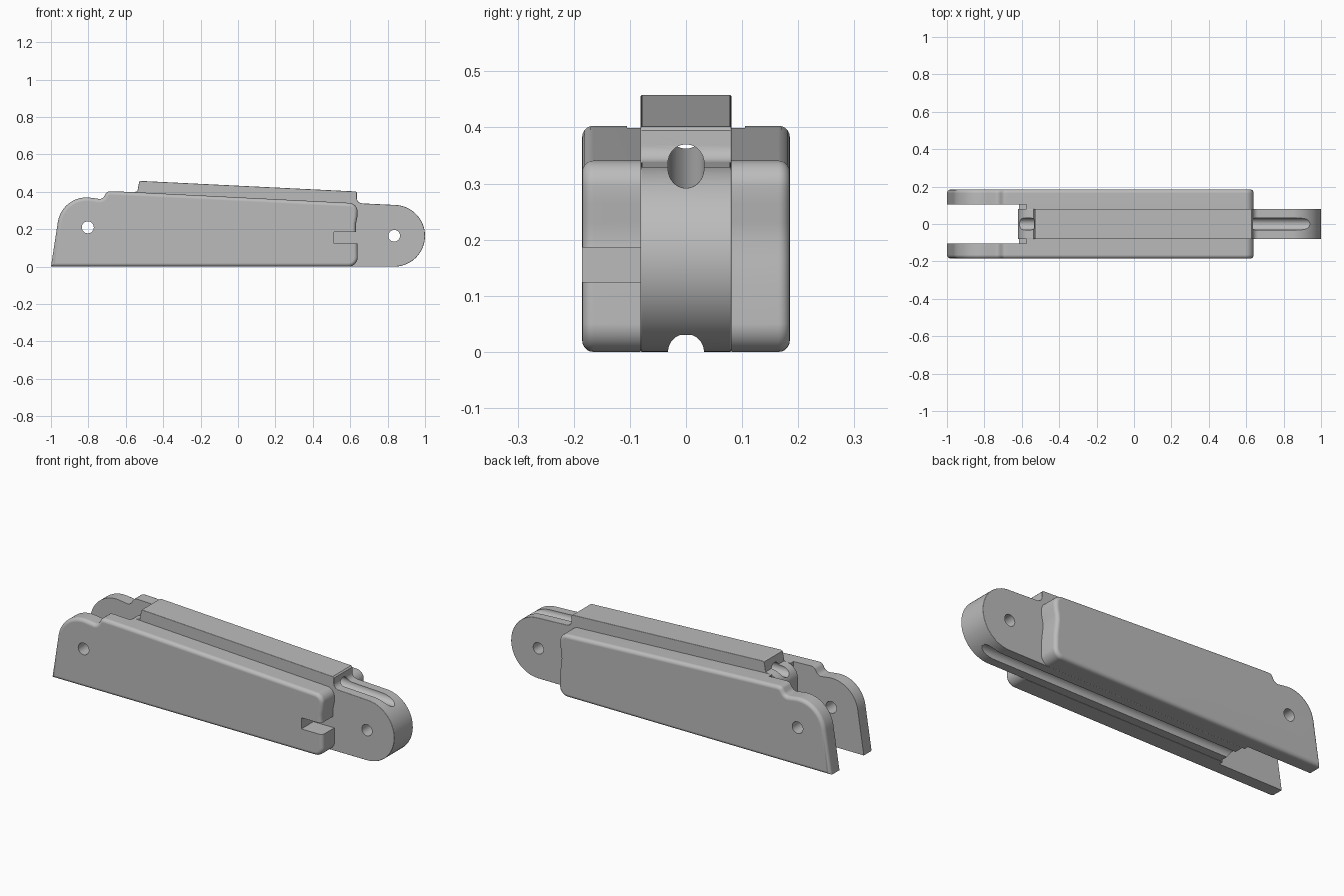
import bpy, bmesh, math
from mathutils import Vector

cube = bpy.data.objects.get("Cube")
if cube:
    bpy.data.objects.remove(cube, do_unlink=True)

grey = bpy.data.materials.new("plain grey")
grey.use_nodes = True
GREY = (0.5, 0.5, 0.5, 1)
grey.diffuse_color = GREY
grey.node_tree.nodes["Principled BSDF"].inputs["Base Color"].default_value = GREY


def arc(cx, cz, r, a0, a1, n):
    steps = [math.radians(a0 + (a1 - a0) * i / n) for i in range(n + 1)]
    return [(cx + r * math.cos(a), cz + r * math.sin(a)) for a in steps]


def inset(profile, d):
    """Counter-clockwise outline moved inwards by d with mitred corners."""
    pts = [Vector(p) for p in profile]
    out = []
    for i, p in enumerate(pts):
        a = (p - pts[i - 1]).normalized()
        b = (pts[(i + 1) % len(pts)] - p).normalized()
        n1, n2 = Vector((-a.y, a.x)), Vector((-b.y, b.x))
        out.append(p + (n1 + n2) * d / (1 + n1.dot(n2)))
    return out


def slab(name, profile, y0, y1, r0, r1):
    """Side profile (x, z) swept from y0 to y1, rims rounded by r0 and r1."""
    way = 1 if y1 > y0 else -1
    angles = [math.radians(a) for a in (0, 18, 36, 54, 72, 90)]
    rings = []
    if r0:
        rings += [(y0 + way * r0 * (1 - math.sin(a)), r0 * (1 - math.cos(a)))
                  for a in reversed(angles)]
    else:
        rings.append((y0, 0))
    rings += [(y1 - way * r1 * (1 - math.sin(a)), r1 * (1 - math.cos(a))) for a in angles]
    bm = bmesh.new()
    loops = [[bm.verts.new((p.x, y, p.y)) for p in inset(profile, d)] for y, d in rings]
    n = len(profile)
    for low, high in zip(loops, loops[1:]):
        for i in range(n):
            j = (i + 1) % n
            bm.faces.new((low[i], low[j], high[j], high[i]))
    bm.faces.new(loops[0])
    bm.faces.new(loops[-1])
    bmesh.ops.recalc_face_normals(bm, faces=bm.faces)
    mesh = bpy.data.meshes.new(name)
    bm.to_mesh(mesh)
    bm.free()
    mesh.materials.append(grey)
    ob = bpy.data.objects.new(name, mesh)
    bpy.context.collection.objects.link(ob)
    return ob


def rod(start, end, r):
    a, b = Vector(start), Vector(end)
    bpy.ops.mesh.primitive_cylinder_add(vertices=40, radius=r, depth=(b - a).length,
                                        location=(a + b) / 2)
    ob = bpy.context.object
    ob.rotation_euler = (b - a).to_track_quat('Z', 'Y').to_euler()
    ob.data.materials.append(grey)
    return ob


def box(lo, hi):
    lo, hi = Vector(lo), Vector(hi)
    bpy.ops.mesh.primitive_cube_add(size=1, location=(lo + hi) / 2)
    ob = bpy.context.object
    ob.scale = hi - lo
    ob.data.materials.append(grey)
    return ob


def cut(target, cutter):
    bpy.context.view_layer.update()
    mod = target.modifiers.new("cut", 'BOOLEAN')
    mod.operation, mod.solver, mod.object = 'DIFFERENCE', 'EXACT', cutter
    bpy.context.view_layer.objects.active = target
    bpy.ops.object.modifier_apply(modifier=mod.name)
    bpy.data.objects.remove(cutter, do_unlink=True)


def smooth(ob):
    bpy.ops.object.select_all(action='DESELECT')
    ob.select_set(True)
    bpy.context.view_layer.objects.active = ob
    bpy.ops.object.shade_smooth_by_angle(angle=math.radians(32))
    mod = ob.modifiers.new("flat sides", 'WEIGHTED_NORMAL')
    mod.keep_sharp = True
    bpy.ops.object.modifier_apply(modifier=mod.name)


# Central bar with the rounded tongue at +x and the raised top rib
bar_profile = (
    [(-0.6, 0), (0.8, 0)]
    + arc(0.835, 0.165, 0.165, -90, 85, 28)
    + arc(0.665, 0.368, 0.03, 270, 180, 5)
    + [(0.635, 0.395), (0.628, 0.402), (-0.515, 0.458), (-0.528, 0.455),
       (-0.538, 0.403)]
    + arc(-0.55, 0.33, 0.07, 90, 180, 8)
    + [(-0.62, 0.03)]
)
bar = slab("central_bar", bar_profile, -0.081, 0.081, 0.003, 0.003)
cut(bar, rod((0.835, -0.3, 0.165), (0.835, 0.3, 0.165), 0.031))   # tongue pin hole
cut(bar, rod((-0.8, 0, 0.403), (0.96, 0, 0.323), 0.032))          # sloping cord channel
cut(bar, rod((-0.8, 0, 0), (0.93, 0, 0), 0.032))                  # lower cord groove
smooth(bar)

# Side plates that reach back past the bar as a fork
plate_profile = (
    [(-1, 0), (0.59, 0)]
    + arc(0.59, 0.05, 0.05, -75, 0, 6)
    + [(0.639, 0.12), (0.634, 0.165), (0.63, 0.2), (0.631, 0.23), (0.638, 0.265)]
    + arc(0.593, 0.295, 0.046, 0, 85, 7)
    + [(-0.53, 0.397), (-0.67, 0.403)]
    + arc(-0.685, 0.377, 0.026, 90, 150, 4)
    + arc(-0.741, 0.392, 0.03, -30, -90, 4)
    + arc(-0.81, 0.215, 0.155, 80, 172, 16)
)
for name, side in (("right_plate", -1), ("left_plate", 1)):
    plate = slab(name, plate_profile, side * 0.081, side * 0.185, 0, 0.02)
    # Fork clearance on the inner face, deeper towards the top
    low, high = sorted((side * 0.05, side * 0.105))
    cut(plate, box((-1.2, low, -0.1), (-0.615, high, 0.6)))
    cut(plate, box((-1.2, low, 0.2), (-0.575, high, 0.6)))
    cut(plate, rod((-0.803, 0, 0.21), (-0.803, side * 0.3, 0.21), 0.032))
    if side < 0:
        # Side slot open at the tongue end
        cut(plate, box((0.512, -0.3, 0.125), (0.75, -0.07, 0.186)))
    smooth(plate)
